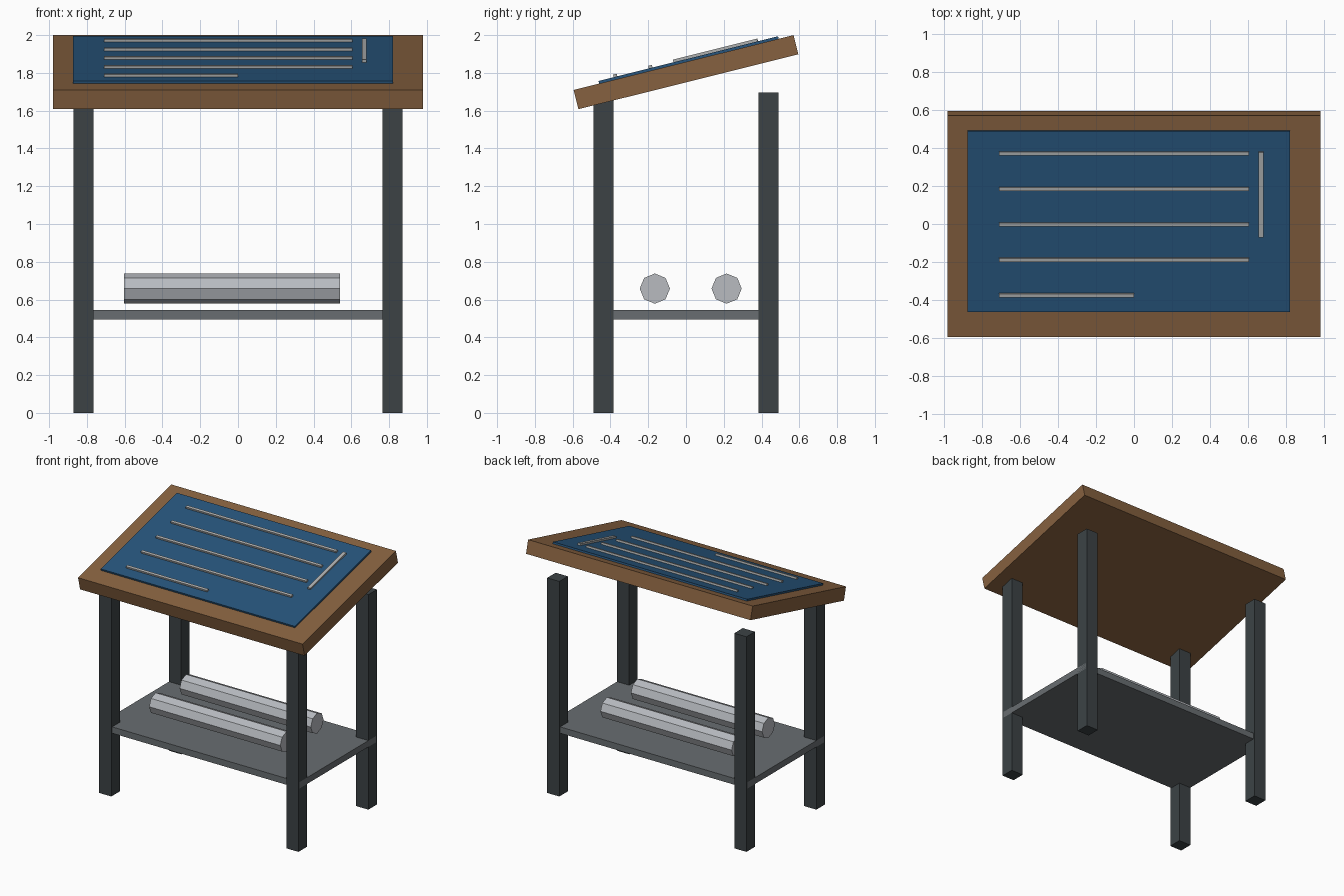
import bpy, math
from mathutils import Matrix, Vector

if "Cube" in bpy.data.objects:
    bpy.data.objects.remove(bpy.data.objects["Cube"])

TILT = math.radians(14)
TOP = Matrix.Translation((0, 0, 1.804)) @ Matrix.Rotation(TILT, 4, 'X')


def material(name, rgb):
    m = bpy.data.materials.new(name)
    m.diffuse_color = (*rgb, 1)
    m.use_nodes = True
    m.node_tree.nodes["Principled BSDF"].inputs["Base Color"].default_value = m.diffuse_color
    return m


wood = material("wood", (0.24, 0.12, 0.05))
blue = material("blue_sheet", (0.02, 0.09, 0.20))
chalk = material("pale_line", (0.42, 0.43, 0.43))
iron = material("dark_metal", (0.045, 0.055, 0.06))
steel = material("shelf_metal", (0.14, 0.155, 0.165))
paper = material("paper", (0.48, 0.50, 0.53))


def box(name, center, size, mat, frame=Matrix()):
    """Box given by centre and full size, optionally in a tilted frame."""
    bpy.ops.mesh.primitive_cube_add(size=1)
    ob = bpy.context.object
    ob.name = name
    ob.data.transform(Matrix.Diagonal((*size, 1)))
    ob.matrix_world = frame @ Matrix.Translation(Vector(center))
    ob.data.materials.append(mat)
    return ob


# Tilted board with the drawing sheet
box("drawing_board", (0, 0, 0), (1.96, 1.2, 0.105), wood, TOP)
box("drawing_sheet", (-0.027, 0.029, 0.058), (1.695, 0.98, 0.017), blue, TOP)

# Raised lines on the sheet; the lowest is short
for i in range(5):
    right = 0.0 if i == 0 else 0.605
    box("sheet_line", ((right - 0.71) / 2, -0.368 + 0.192 * i, 0.072),
        (right + 0.71, 0.02, 0.018), chalk, TOP)
box("side_line", (0.668, 0.178, 0.072), (0.025, 0.46, 0.018), chalk, TOP)

# Four legs
for sx in (-1, 1):
    for sy, label in ((-1, "front_leg"), (1, "back_leg")):
        box(label, (sx * 0.817, sy * 0.436, 0.8485), (0.106, 0.106, 1.697), iron)

# Lower shelf
box("shelf", (0, 0, 0.52), (1.74, 0.955, 0.05), steel)

# Eight-sided paper rolls over the shelf
for y in (-0.165, 0.215):
    bpy.ops.mesh.primitive_cylinder_add(vertices=8, radius=0.08, depth=1.145,
                                        location=(-0.032, y, 0.658),
                                        rotation=(0, math.pi / 2, 0))
    roll = bpy.context.object
    roll.name = "paper_roll"
    roll.data.materials.append(paper)
